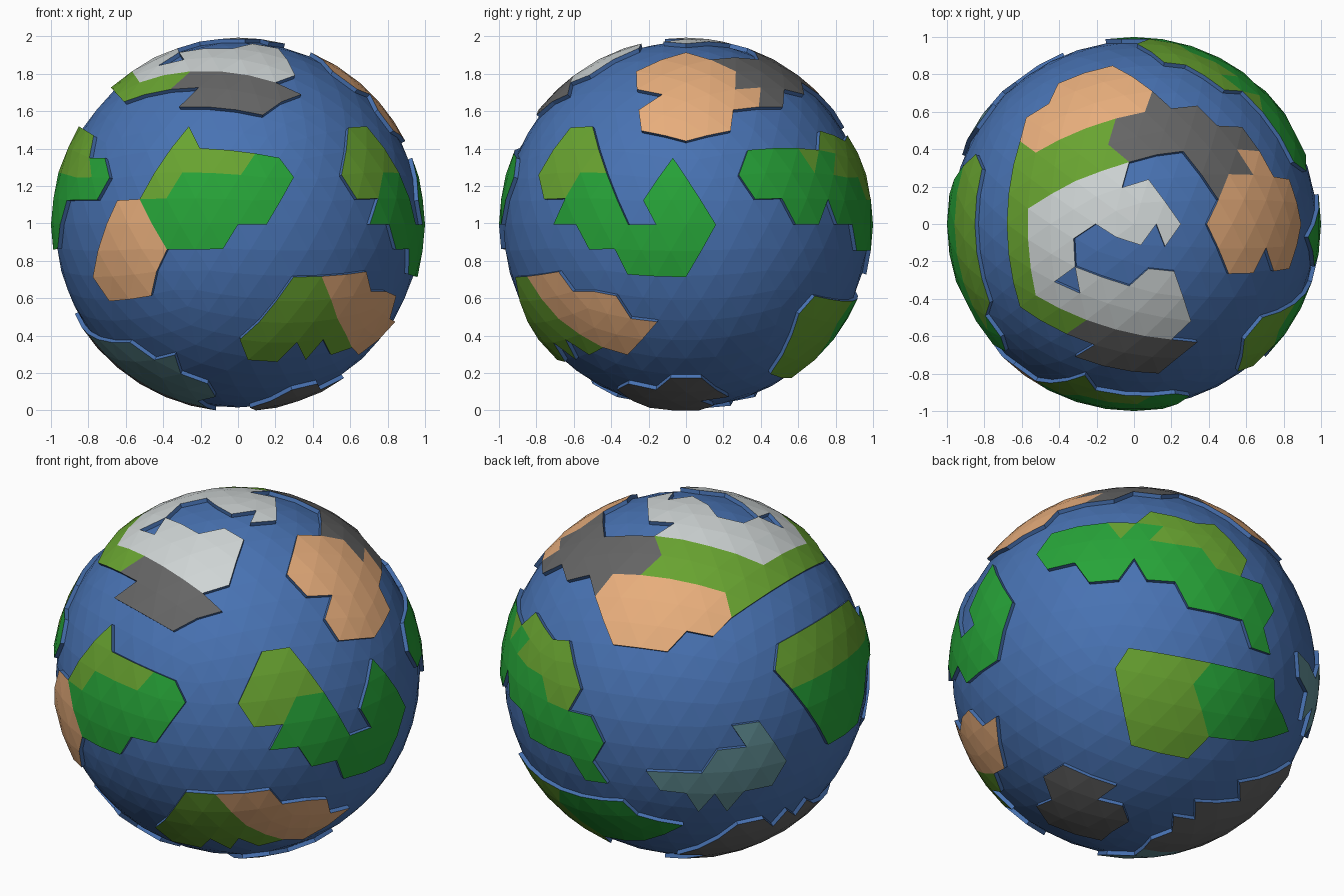
import bpy, bmesh
from math import sin, cos, radians
from mathutils import Vector

SEA = 0.977          # sea radius, land stands at radius 1
COLOURS = {
    "sea": (0.065, 0.17, 0.45), "meadow": (0.14, 0.37, 0.03), "forest": (0.02, 0.37, 0.04),
    "desert": (0.80, 0.42, 0.20), "rock": (0.13, 0.13, 0.13), "snow": (0.62, 0.66, 0.66),
    "tundra": (0.13, 0.30, 0.33),
}
NAMES = list(COLOURS)

bm = bmesh.new()
bmesh.ops.create_icosphere(bm, subdivisions=4, radius=1.0)


def view(azimuth, elevation):
    """Right, up and toward-viewer axes of a viewing direction."""
    a, e = radians(azimuth), radians(elevation)
    d = Vector((sin(a), -cos(a), 0))
    z = Vector((0, 0, 1))
    return Vector((cos(a), sin(a), 0)), z * cos(e) - d * sin(e), d * cos(e) + z * sin(e)


def inside(u, v, pts):
    hit = False
    for (x1, y1), (x2, y2) in zip(pts, pts[1:] + pts[:1]):
        if (y1 > v) != (y2 > v) and u < x1 + (v - y1) * (x2 - x1) / (y2 - y1):
            hit = not hit
    return hit


def paint(axes, terrain, pts):
    """Give every facet whose centre lies in the outline a terrain."""
    right, up, toward = axes
    for f in bm.faces:
        c = f.calc_center_median()
        if c.dot(toward) > 0 and inside(c.dot(right), c.dot(up), pts):
            f.material_index = NAMES.index(terrain)


FRONT, RIGHT, LEFT = view(0, 0), view(90, 0), view(-90, 0)
TOP, BOTTOM = view(0, 90), view(0, -90)
BACK_LEFT, BACK_RIGHT = view(215, 25), view(140, -30)

# front continent
paint(FRONT, "meadow", [(-.53, .14), (-.35, .40), (-.26, .52), (-.21, .40), (.10, .37),
                        (.03, .28), (-.31, .28), (-.40, .14)])
paint(FRONT, "forest", [(.10, .37), (.22, .36), (.29, .25), (.20, .11), (.15, 0), (0, 0), (-.05, -.13),
                        (-.38, -.13), (-.53, .14), (-.40, .14), (-.31, .28), (.03, .28)])
paint(FRONT, "desert", [(-.66, .11), (-.53, .13), (-.38, -.13), (-.47, -.38), (-.68, -.41),
                        (-.78, -.26), (-.75, -.08)])

# northern continent
paint(TOP, "meadow", [(-.03, .33), (-.10, .56), (-.53, .39), (-.60, .45), (-.66, .08), (-.60, -.44),
                      (-.35, -.57), (-.28, -.53), (-.53, -.38), (-.57, .08), (-.24, .29)])
paint(TOP, "snow", [(-.03, .33), (-.06, .20), (.07, .24), (.25, 0), (.17, -.12), (.12, 0), (.05, -.11),
                    (-.11, -.06), (-.21, 0), (-.32, -.06), (-.31, -.22), (-.42, -.30), (-.34, -.36),
                    (-.27, -.27), (-.12, -.33), (.05, -.23), (.21, -.25), (.30, -.51), (.21, -.62),
                    (-.28, -.53), (-.53, -.38), (-.57, .08), (-.24, .29)])
paint(TOP, "rock", [(-.28, -.53), (.21, -.62), (.33, -.63), (.13, -.79), (-.25, -.71), (-.35, -.57)])
paint(TOP, "desert", [(-.60, .45), (-.58, .58), (-.33, .79), (-.12, .85), (.05, .78), (.10, .71),
                      (.05, .59), (-.10, .56), (-.53, .39)])
paint(TOP, "rock", [(.10, .71), (.19, .61), (.37, .64), (.45, .53), (.58, .51), (.65, .40), (.55, .40),
                    (.60, .27), (.52, .26), (.45, .14), (.27, .39), (.10, .37), (-.03, .33),
                    (-.10, .56), (.05, .59)])
paint(TOP, "desert", [(.39, 0), (.45, .14), (.52, .26), (.60, .27), (.55, .40), (.65, .40), (.70, .38),
                      (.76, .25), (.85, .24), (.89, 0), (.84, -.25), (.75, -.25), (.71, -.13),
                      (.65, -.26), (.48, -.26)])

# right continent
paint(RIGHT, "meadow", [(-.61, .51), (-.50, .52), (-.44, .26), (-.58, .28), (-.64, .17), (-.72, .16),
                        (-.78, .26)])
paint(RIGHT, "forest", [(-.44, .26), (-.31, 0), (-.17, 0), (-.23, .13), (-.07, .35), (.16, 0), (0, -.28),
                        (-.31, -.27), (-.44, -.13), (-.66, 0), (-.72, .16), (-.64, .17), (-.58, .28)])

# lower front right island
paint(FRONT, "meadow", [(.02, -.62), (.29, -.27), (.45, -.27), (.53, -.48), (.60, -.65), (.05, -.73)])
paint(FRONT, "desert", [(.45, -.27), (.68, -.26), (.72, -.35), (.84, -.38), (.82, -.54), (.66, -.70),
                        (.60, -.65), (.53, -.48)])

# back continent
paint(BACK_RIGHT, "forest", [(-.44, .75), (-.25, .78), (.09, .77), (.23, .62), (.33, .71), (.44, .58),
                             (.58, .52), (.72, .39), (.70, .27), (.79, .18), (.69, .22), (.72, .09),
                             (.60, .15), (.60, .27), (.29, .36), (.26, .47), (.09, .50), (0, .61),
                             (-.09, .50), (-.24, .49), (-.28, .59), (-.46, .55), (-.52, .64)])
paint(BACK_RIGHT, "meadow", [(-.25, .78), (.09, .86), (.44, .78), (.61, .61), (.58, .52), (.44, .58),
                             (.33, .71), (.23, .62), (.09, .77)])

# lower back island
paint(BACK_RIGHT, "meadow", [(-.02, .13), (.40, .05), (.33, -.07), (.40, -.36), (.29, -.46),
                             (-.04, -.36), (-.10, -.14)])
paint(BACK_RIGHT, "forest", [(.40, .05), (.60, .02), (.63, -.03), (.76, -.04), (.76, -.15), (.83, -.32),
                             (.40, -.36), (.33, -.07)])

# southern islands
paint(BACK_RIGHT, "rock", [(-.40, -.50), (-.19, -.55), (-.03, -.82), (-.21, -.91), (-.46, -.83),
                           (-.49, -.70)])
paint(BOTTOM, "rock", [(-.18, .13), (-.11, -.20), (-.17, -.36), (-.38, -.40), (-.39, -.54), (-.71, -.49),
                       (-.84, -.10), (-.83, .15)])
paint(BOTTOM, "tundra", [(-.74, .28), (-.58, .52), (-.50, .51), (-.35, .57), (-.26, .51), (-.16, .51),
                         (-.13, .35), (-.18, .13), (-.80, .15)])

# back left island
paint(BACK_LEFT, "tundra", [(-.20, -.54), (.08, -.50), (.28, -.41), (.25, -.29), (.41, -.27), (.54, -.51),
                            (.46, -.63), (.31, -.66), (.22, -.73), (.16, -.66), (.08, -.73), (.04, -.66),
                            (-.15, -.63)])

# left continent
paint(LEFT, "forest", [(-.36, .39), (-.26, .24), (.14, .24), (.45, .28), (.56, .25), (.53, .36), (.61, .35),
                       (.68, .25), (.66, .13), (.39, .13), (.20, -.13), (-.07, -.13)])
paint(LEFT, "meadow", [(-.36, .39), (-.29, .51), (.25, .52), (.44, .46), (.56, .25), (.45, .28),
                       (.14, .24), (-.26, .24)])

# raise the land out of the sea, leaving sea-coloured cliffs
for v in bm.verts:
    v.co *= SEA
land = [f for f in bm.faces if f.material_index]
before = set(bm.faces) - set(land)
out = bmesh.ops.extrude_face_region(bm, geom=land)["geom"]
if any(f.is_valid for f in land):
    bmesh.ops.delete(bm, geom=[f for f in land if f.is_valid], context='FACES')
raised = {f for f in out if isinstance(f, bmesh.types.BMFace)}
for f in bm.faces:
    if f not in raised and f not in before:
        f.material_index = 0
for v in {v for f in raised for v in f.verts}:
    v.co = v.co.normalized()
bmesh.ops.delete(bm, geom=[v for v in bm.verts if not v.link_faces], context='VERTS')
bmesh.ops.recalc_face_normals(bm, faces=bm.faces[:])

# stand on the ground
low = min(v.co.z for v in bm.verts)
bmesh.ops.translate(bm, verts=bm.verts[:], vec=(0, 0, -low))

mesh = bpy.data.meshes.new("globe")
bm.to_mesh(mesh)
bm.free()
for name, rgb in COLOURS.items():
    mat = bpy.data.materials.new(name)
    mat.diffuse_color = (*rgb, 1)
    mesh.materials.append(mat)
globe = bpy.data.objects.new("globe", mesh)
bpy.context.collection.objects.link(globe)
